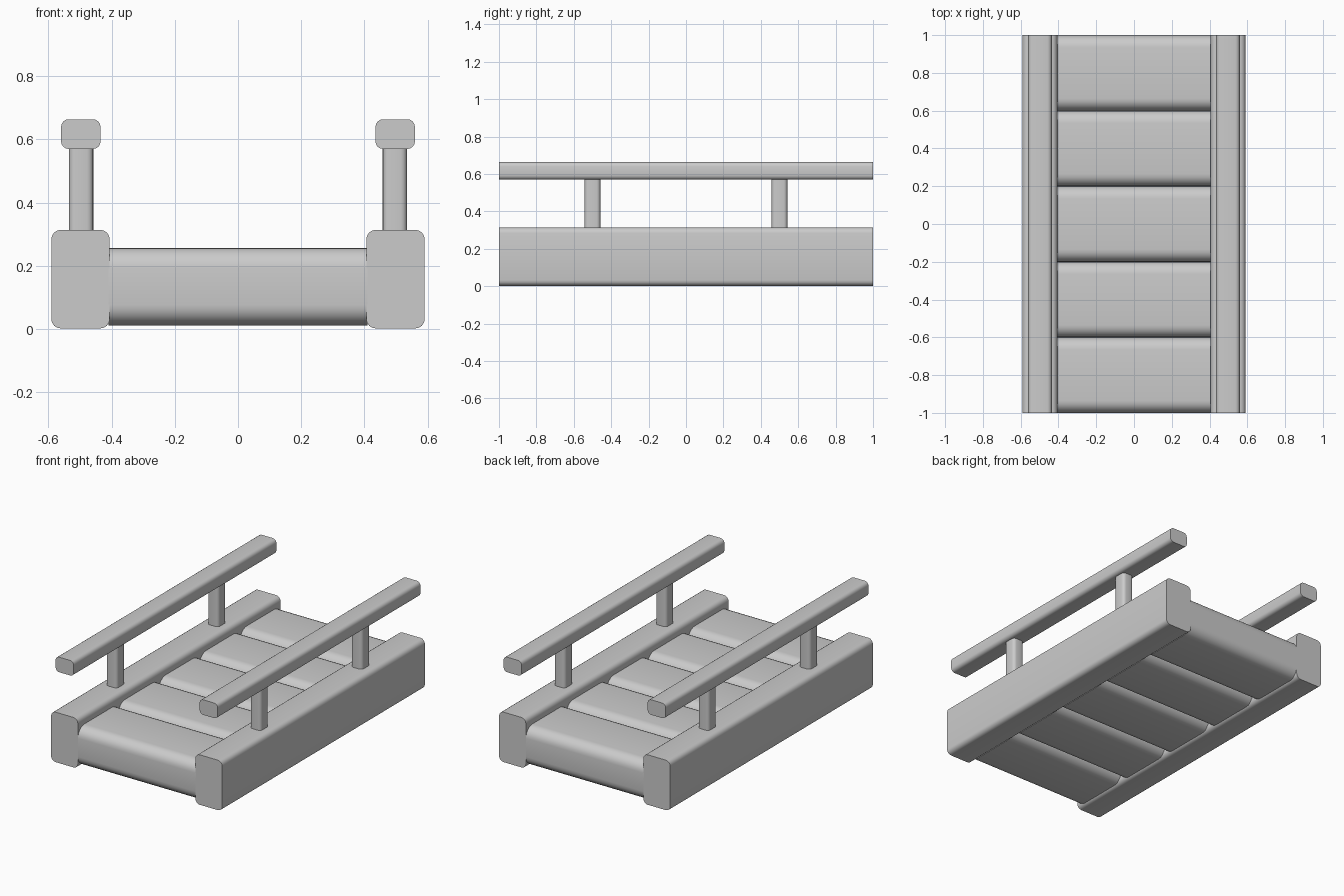
import bpy, bmesh
from mathutils import Vector

if "Cube" in bpy.data.objects:
    bpy.data.objects.remove(bpy.data.objects["Cube"])


def rounded_bar(name, lo, hi, axis, radius, segments=4):
    """Box from lo to hi whose edges parallel to one axis are rounded."""
    lo, hi = Vector(lo), Vector(hi)
    centre, size = (lo + hi) / 2, hi - lo
    bm = bmesh.new()
    bmesh.ops.create_cube(bm, size=1)
    bmesh.ops.scale(bm, vec=size, verts=bm.verts)
    edges = [e for e in bm.edges
             if abs((e.verts[0].co - e.verts[1].co)[axis]) > 1e-5]
    bmesh.ops.bevel(bm, geom=edges, offset=radius, segments=segments,
                    profile=0.5, affect='EDGES')
    mesh = bpy.data.meshes.new(name)
    bm.to_mesh(mesh)
    bm.free()
    obj = bpy.data.objects.new(name, mesh)
    obj.location = centre
    bpy.context.collection.objects.link(obj)
    bpy.ops.object.select_all(action='DESELECT')
    obj.select_set(True)
    bpy.context.view_layer.objects.active = obj
    bpy.ops.object.shade_smooth_by_angle()
    return obj


# Deck slats with rounded long edges
for i in range(5):
    y = -1 + 0.4 * i
    rounded_bar(f"deck_slat_{i + 1}", (-0.41, y, 0.012), (0.41, y + 0.4, 0.257),
                0, 0.065, 6)

for side, s in (("left", -1), ("right", 1)):
    def bar(name, x0, x1, y0, y1, z0, z1, axis, radius):
        xs = sorted((s * x0, s * x1))
        rounded_bar(f"{side}_{name}", (xs[0], y0, z0), (xs[1], y1, z1), axis, radius)

    # Side beam and handrail
    bar("side_beam", 0.406, 0.591, -1, 1, 0.002, 0.314, 1, 0.03)
    bar("handrail", 0.435, 0.56, -1, 1, 0.57, 0.664, 1, 0.024)
    # Posts holding the handrail
    for end, y in (("front", -0.5), ("back", 0.5)):
        bar(f"{end}_post", 0.458, 0.535, y - 0.042, y + 0.042, 0.30, 0.58, 2, 0.02)
